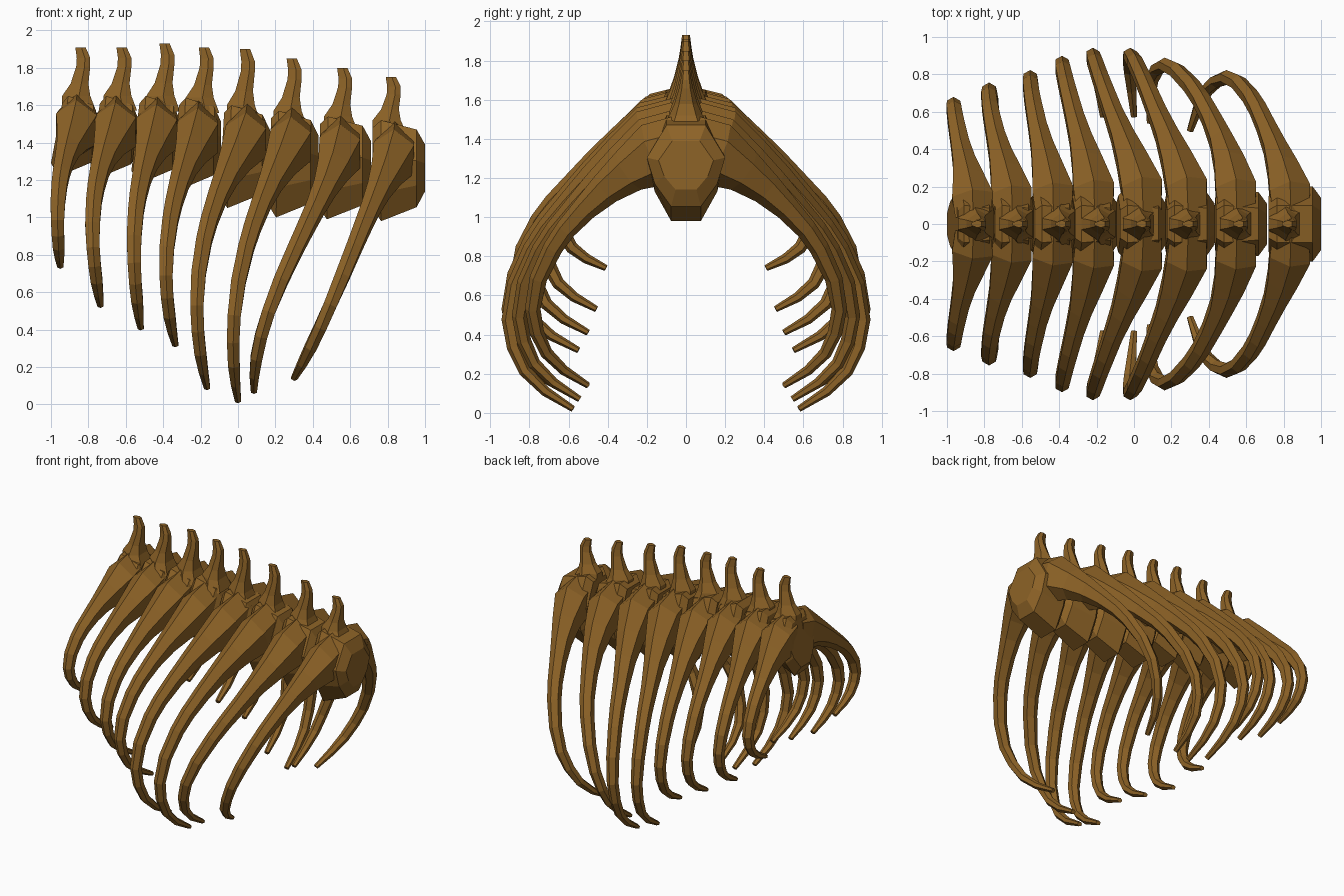
import bpy, bmesh, math
from mathutils import Vector

if "Cube" in bpy.data.objects:
    bpy.data.objects.remove(bpy.data.objects["Cube"])

bone = bpy.data.materials.new("brown_bone")
bone.diffuse_color = (0.27, 0.125, 0.02, 1)
bone.use_nodes = True
bone.node_tree.nodes["Principled BSDF"].inputs["Base Color"].default_value = bone.diffuse_color


def loft(name, rings):
    """Skin a list of closed rings and cap both ends."""
    bm = bmesh.new()
    vs = [[bm.verts.new(p) for p in r] for r in rings]
    n = len(vs[0])
    for a, b in zip(vs, vs[1:]):
        for i in range(n):
            j = (i + 1) % n
            bm.faces.new((a[i], a[j], b[j], b[i]))
    bm.faces.new(vs[0])
    bm.faces.new(vs[-1])
    bmesh.ops.recalc_face_normals(bm, faces=bm.faces)
    me = bpy.data.meshes.new(name)
    bm.to_mesh(me)
    bm.free()
    me.materials.append(bone)
    ob = bpy.data.objects.new(name, me)
    bpy.context.collection.objects.link(ob)
    return ob


def cubic(v, t):
    """Smooth curve through four values at t = 0, 1/3, 2/3, 1."""
    total = 0
    for i in range(4):
        term = v[i]
        for j in range(4):
            if j != i:
                term *= (3 * t - j) / (i - j)
        total += term
    return total


def body(name, xl, xr, zb, zt, shear, big):
    # stations: along, half width, bottom lift, top drop
    stations = [(0, .15, .07, .04), (.16, .2, 0, 0),
                (.84, .17 + big, .075, .05), (1, .11 + big, .16, .13)]
    section = [(.5, 1), (1, .6), (.8, .28), (.38, 0)]
    rings = []
    for u, w, lift, drop in stations:
        lo, hi = zb + lift, zt - drop
        half = [(w * a, lo + (hi - lo) * b, b) for a, b in section]
        pts = half + [(-y, z, b) for y, z, b in reversed(half)]
        rings.append([(xl + (xr - xl) * u + shear * b * (1 - u), y, z) for y, z, b in pts])
    loft(name, rings)


def spine(name, x, zt, top):
    # stations: height fraction, left x, right x, half thickness
    h = top - zt
    stations = [(-.3, -.10, .08, .12), (0, -.10, .05, .085), (.25, -.055, .04, .06),
                (.6, -.025, .05, .036), (.78, -.022, .05, .028), (1, -.03, .025, .02)]
    rings = []
    for f, a, b, w in stations:
        z = zt + h * f
        m = a * .4 + b * .6
        rings.append([(x + a, -w * .35, z), (x + m, -w, z), (x + b, -w * .6, z),
                      (x + b, w * .6, z), (x + m, w, z), (x + a, w * .35, z)])
    loft(name, rings)


# rib arc: outward fraction, downward fraction, half breadth, half depth
ARC = [(.05, -.01, .10, .18), (.20, .01, .115, .165), (.36, .08, .085, .115),
       (.50, .155, .063, .085), (.63, .24, .052, .064), (.75, .33, .047, .054),
       (.83, .41, .044, .05), (.92, .54, .041, .045), (.955, .67, .037, .04),
       (.93, .77, .035, .037), (.87, .86, .033, .032), (.76, .935, .026, .026),
       (.61, 1, .017, .016)]


def rib(name, side, xs, root, tip, width):
    path = [Vector((cubic(xs, max(t, 0)), side * width * o, root + (tip - root) * t))
            for o, t, _, _ in ARC]
    rings = []
    for i, p in enumerate(path):
        tan = (path[min(i + 1, len(path) - 1)] - path[max(i - 1, 0)]).normalized()
        if i == 0:
            tan = Vector((0, side, 0))  # upright where it leaves the vertebra
        a = (Vector((1, 0, 0)) - tan * tan.x).normalized()
        b = tan.cross(a)
        ra, rb = ARC[i][2:]
        rings.append([p + a * ra * math.cos(k * math.pi / 3 + math.pi / 6) * 1.1
                      + b * rb * math.sin(k * math.pi / 3 + math.pi / 6) for k in range(6)])
    loft(name, rings)


# per segment: body left, right, bottom, top | spine x, top | rib x curve | root, tip, reach
SEGMENTS = [
    (-1.0, -.74, 1.22, 1.65, -.84, 1.91, (-.86, -.945, -.965, -.95), 1.48, .74, .67),
    (-.79, -.53, 1.21, 1.65, -.62, 1.91, (-.65, -.76, -.775, -.735), 1.47, .53, .75),
    (-.57, -.31, 1.18, 1.65, -.39, 1.93, (-.43, -.535, -.555, -.52), 1.46, .41, .82),
    (-.35, -.09, 1.15, 1.64, -.18, 1.91, (-.21, -.345, -.385, -.335), 1.44, .32, .90),
    (-.10, .17, 1.05, 1.60, .04, 1.90, (.05, -.155, -.22, -.165), 1.42, .09, .945),
    (.16, .43, 1.00, 1.57, .29, 1.85, (.29, .075, -.02, .0), 1.40, .02, .945),
    (.43, .71, .99, 1.54, .56, 1.80, (.55, .355, .165, .085), 1.36, .07, .89),
    (.72, 1.0, .98, 1.52, .82, 1.75, (.84, .66, .495, .30), 1.33, .14, .82),
]
for i, (xl, xr, zb, zt, sx, top, xs, root, tip, reach) in enumerate(SEGMENTS):
    n = i + 1
    body(f"vertebra_body_{n}", xl, xr, zb, zt, .06 * (1 - i / 7), .03 if n == 8 else 0)
    spine(f"vertebra_spine_{n}", sx, zt, top)
    for side, label in ((1, "back"), (-1, "front")):
        rib(f"rib_{label}_{n}", side, xs, root, tip, reach)
